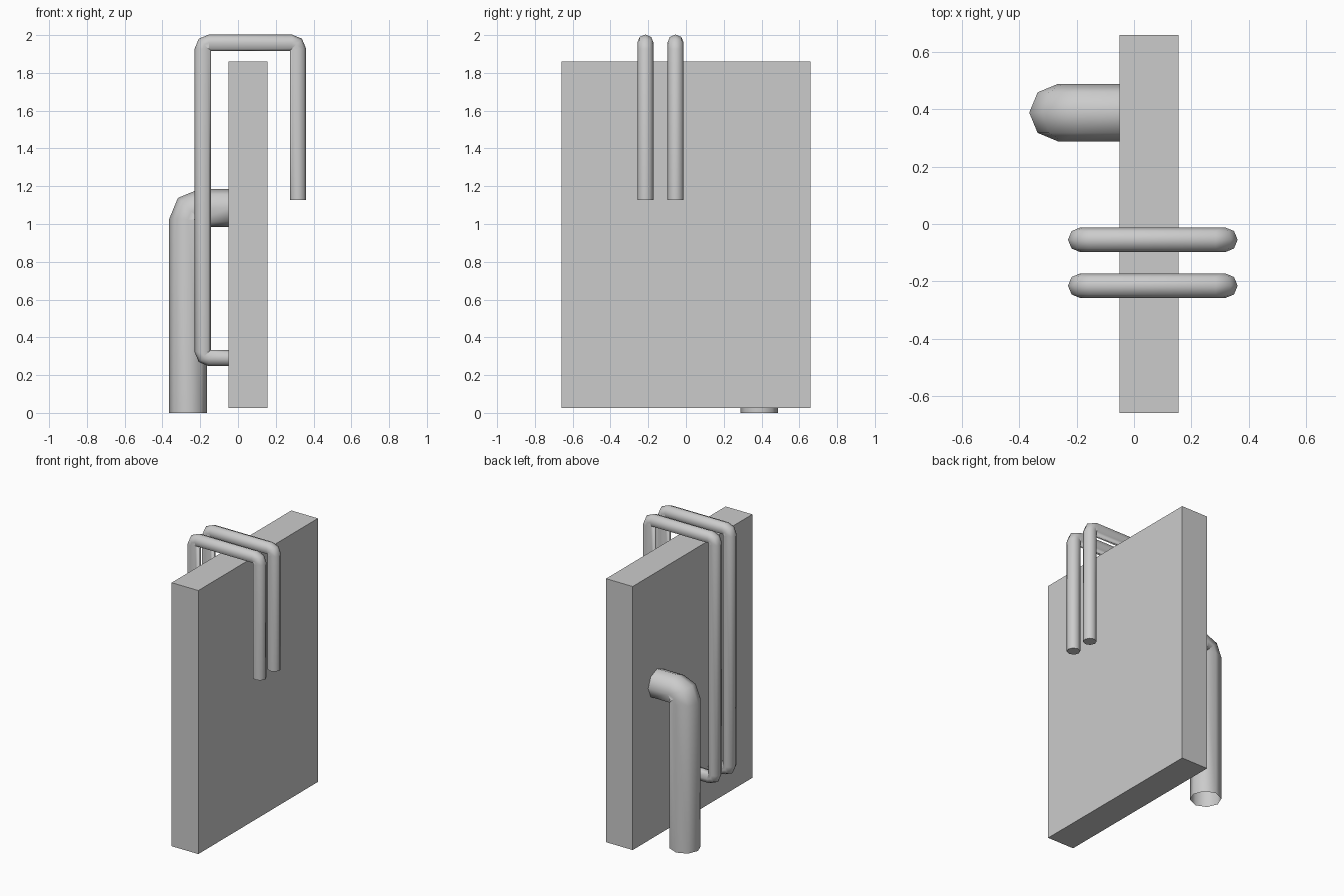
import bpy, bmesh
from math import cos, sin, pi
from mathutils import Vector

if "Cube" in bpy.data.objects:
    bpy.data.objects.remove(bpy.data.objects["Cube"])


def fillet(points, r):
    """Round every inner corner of an xz path with a two-segment bend."""
    pts = [Vector((x, 0, z)) for x, z in points]
    out = [pts[0]]
    for a, b, c in zip(pts, pts[1:], pts[2:]):
        u, v = (a - b).normalized(), (c - b).normalized()
        k = r * (1 - cos(pi / 4))
        out += [b + u * r, b + (u + v) * k, b + v * r]
    return out + [pts[-1]]


def tube(name, points, y, radius, bend, capped, sides=8):
    path = fillet(points, bend)
    bm = bmesh.new()
    rings = []
    for i, p in enumerate(path):
        # ring plane follows the average direction of its neighbours
        t = Vector((0, 0, 0))
        if i > 0:
            t += (p - path[i - 1]).normalized()
        if i < len(path) - 1:
            t += (path[i + 1] - p).normalized()
        if 0 < i < len(path) - 1:
            d1, d2 = p - path[i - 1], path[i + 1] - p
            # bend ends stay square to the straight run
            t = d1 if d1.length > 2 * d2.length else d2 if d2.length > 2 * d1.length else t
        t.normalize()
        side = Vector((0, 1, 0))
        n = t.cross(side)
        rings.append([bm.verts.new(p + Vector((0, y, 0)) + radius *
                      (n * cos(2 * pi * k / sides) + side * sin(2 * pi * k / sides)))
                      for k in range(sides)])
    for a, b in zip(rings, rings[1:]):
        for k in range(sides):
            j = (k + 1) % sides
            bm.faces.new((a[k], a[j], b[j], b[k])).smooth = True
    if capped:
        bm.faces.new(rings[0][::-1])
        bm.faces.new(rings[-1])
        bmesh.ops.recalc_face_normals(bm, faces=bm.faces)
        for ring in (rings[0], rings[-1]):
            for k in range(sides):
                bm.edges.get((ring[k], ring[(k + 1) % sides])).smooth = False
    else:
        bmesh.ops.recalc_face_normals(bm, faces=bm.faces)
    me = bpy.data.meshes.new(name)
    bm.to_mesh(me)
    bm.free()
    bpy.context.collection.objects.link(bpy.data.objects.new(name, me))


# Upright slab
bpy.ops.mesh.primitive_cube_add(size=1, location=(0.0525, 0, 0.9425))
slab = bpy.context.object
slab.name = "wall_panel"
slab.scale = (0.205, 1.316, 1.835)
bpy.ops.object.transform_apply(location=False, rotation=False, scale=True)

# Two thin pipes running up the back, over the top and down the front
for i, y in enumerate((-0.055, -0.215)):
    tube(f"thin_pipe_{i + 1}",
         [(-0.05, 0.29), (-0.187, 0.29), (-0.187, 1.96), (0.318, 1.96), (0.318, 1.128)],
         y, 0.043, 0.033, True)

# Open thick drain pipe
tube("thick_pipe", [(-0.05, 1.085), (-0.265, 1.085), (-0.265, 0)], 0.388, 0.1, 0.06, False)
